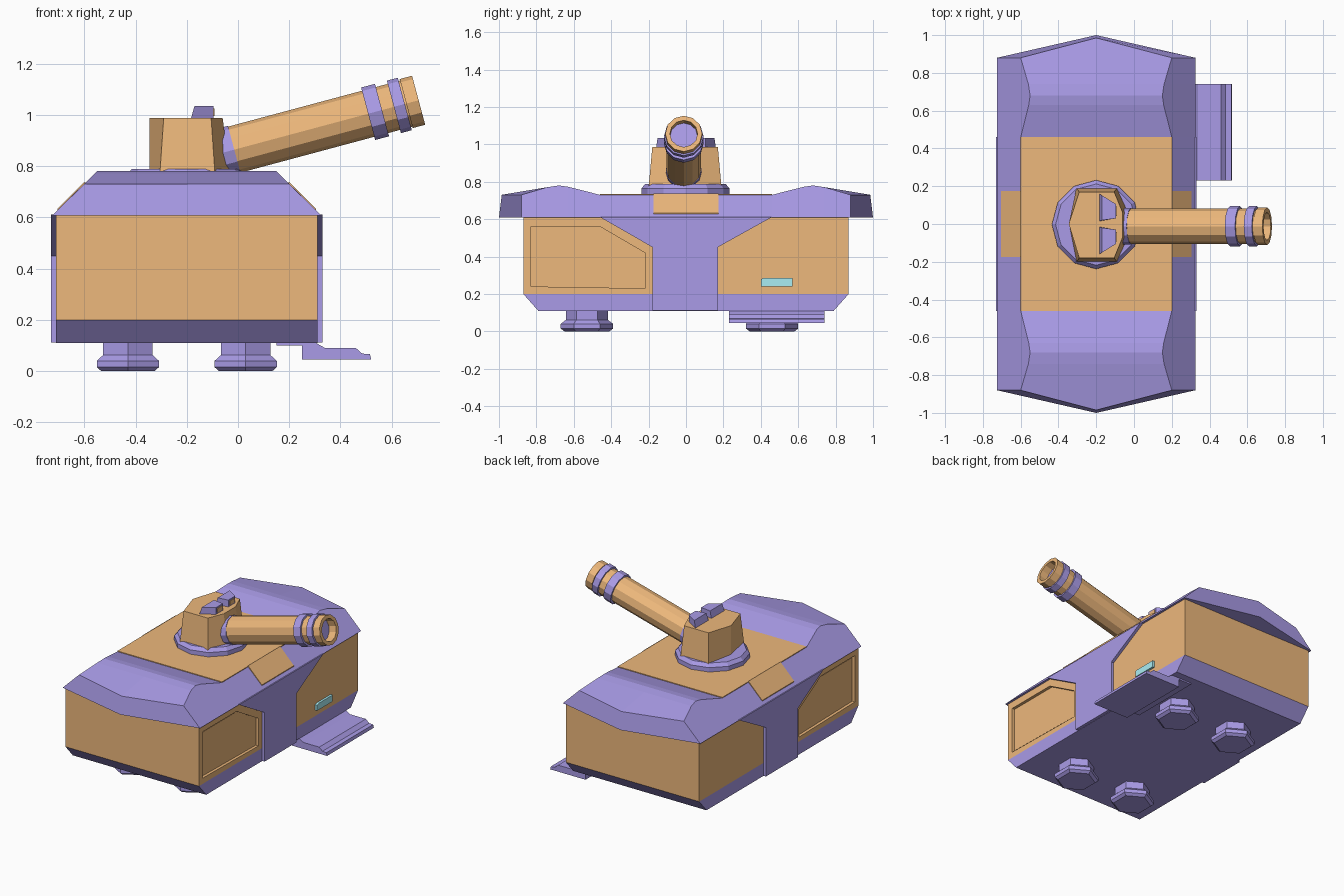
import bpy, bmesh, math
from mathutils import Matrix, Vector

if "Cube" in bpy.data.objects:
    bpy.data.objects.remove(bpy.data.objects["Cube"])

CX = -0.2  # centre line of the hull


def material(name, rgb):
    m = bpy.data.materials.new(name)
    m.diffuse_color = (*rgb, 1)
    m.use_nodes = True
    m.node_tree.nodes["Principled BSDF"].inputs["Base Color"].default_value = m.diffuse_color
    return m


ORANGE = material("orange", (0.85, 0.48, 0.2))
PURPLE = material("purple", (0.4, 0.33, 0.8))
CYAN = material("cyan", (0.4, 0.85, 0.9))


def build(name, verts, faces, mat):
    me = bpy.data.meshes.new(name)
    me.from_pydata([tuple(v) for v in verts], [], faces)
    bm = bmesh.new()
    bm.from_mesh(me)
    bmesh.ops.recalc_face_normals(bm, faces=bm.faces)
    bm.to_mesh(me)
    bm.free()
    me.materials.append(mat)
    ob = bpy.data.objects.new(name, me)
    bpy.context.collection.objects.link(ob)
    return ob


def loft(name, rings, mat):
    """Skin equal-sized rings of points and cap both ends."""
    n = len(rings[0])
    faces = [(k * n + i, k * n + (i + 1) % n, (k + 1) * n + (i + 1) % n, (k + 1) * n + i)
             for k in range(len(rings) - 1) for i in range(n)]
    last = (len(rings) - 1) * n
    faces += [tuple(range(n)), tuple(range(last, last + n))]
    return build(name, [p for r in rings for p in r], faces, mat)


def prism(name, pts, axis, a, b, mat):
    """Extrude a 2D outline along x, y or z from a to b."""
    put = {"x": lambda p, t: (t, p[0], p[1]),
           "y": lambda p, t: (p[0], t, p[1]),
           "z": lambda p, t: (p[0], p[1], t)}[axis]
    return loft(name, [[put(p, t) for p in pts] for t in (a, b)], mat)


def box(name, x, y, z, mat):
    return prism(name, [(x[0], y[0]), (x[1], y[0]), (x[1], y[1]), (x[0], y[1])], "z", *z, mat)


def turned(name, profile, sides, matrix, mat, phase=0.0):
    """Revolve (radius, height) points around local z."""
    ang = [2 * math.pi * i / sides + phase for i in range(sides)]
    return loft(name, [[matrix @ Vector((r * math.cos(t), r * math.sin(t), z)) for t in ang]
                       for r, z in profile], mat)


# Hull and chamfered base
hull = box("hull", (CX - 0.51, CX + 0.51), (-0.87, 0.87), (0.2, 0.612), ORANGE)
prism("hull_base", [(-0.79, 0.11), (0.79, 0.11), (0.87, 0.2), (-0.87, 0.2)],
      "x", CX - 0.51, CX + 0.51, PURPLE)

# Side columns, door recesses and sloped roof inserts
column = [(-0.18, 0.112), (0.17, 0.112), (0.17, 0.45), (0.46, 0.611), (-0.46, 0.611), (-0.18, 0.45)]
door = [(-0.83, 0.56), (-0.83, 0.24), (-0.22, 0.23), (-0.22, 0.42), (-0.46, 0.56)]
panel = [(-0.815, 0.545), (-0.815, 0.255), (-0.235, 0.245), (-0.235, 0.412), (-0.465, 0.545)]
for s, side in ((1, "right"), (-1, "left")):
    col = prism(side + "_column", column, "x", CX + s * 0.45, CX + s * 0.53, PURPLE)
    cutter = prism(side + "_door_cutter", door, "x", CX + s * 0.49, CX + s * 0.55, ORANGE)
    cutter.hide_render = True
    cutter.hide_viewport = True
    cut = hull.modifiers.new(side + "_door", "BOOLEAN")
    cut.operation, cut.solver, cut.object = "DIFFERENCE", "EXACT", cutter
    prism(side + "_door_panel", panel, "x", CX + s * 0.48, CX + s * 0.494, ORANGE)
    insert = [(0.40, 0.738), (0.505, 0.633), (0.505, 0.60), (0.40, 0.60)]
    prism(side + "_roof_insert", [(CX + s * d, z) for d, z in insert], "y", -0.175, 0.175, ORANGE)

# Roof: cross-sections along y, with pointed ends
half = [(0.46, 0.73), (0.63, 0.773), (0.68, 0.78), (0.74, 0.771)]
stations = [(-y, z) for y, z in reversed(half)] + half


def section(y, h, z, tip_y, low_y):
    return [(CX + d, yy, zz) for d, yy, zz in
            ((-0.525, y, 0.608), (-h, y, z), (0, tip_y, z), (h, y, z), (0.525, y, 0.608), (0, low_y, 0.608))]


rings = [section(-0.88, 0.4, 0.73, -0.985, -1.0)]
rings += [section(y, 1.13 - z, z, y, y) for y, z in stations]
rings += [section(0.88, 0.4, 0.73, 0.985, 1.0)]
loft("roof", rings, PURPLE)
box("roof_plate", (CX - 0.4, CX + 0.4), (-0.46, 0.46), (0.70, 0.735), ORANGE)

# Side window and step
prism("side_window", [(0.40, 0.24), (0.57, 0.24), (0.57, 0.285), (0.415, 0.285), (0.40, 0.278)],
      "x", 0.29, 0.325, CYAN)
step = [(0.25, 0.045), (0.25, 0.112), (0.30, 0.112), (0.34, 0.09), (0.46, 0.09),
        (0.485, 0.068), (0.515, 0.066), (0.52, 0.045)]
prism("step", step, "y", 0.23, 0.74, PURPLE)
box("step_mount", (0.15, 0.30), (0.23, 0.74), (0.10, 0.114), PURPLE)

# Four hexagonal feet
foot = [(0.12, 0), (0.14, 0.015), (0.14, 0.04), (0.112, 0.062), (0.112, 0.12)]
for x in (-0.43, 0.03):
    for y in (-0.53, 0.46):
        turned("foot", foot, 6, Matrix.Translation((x, y, 0)), PURPLE, math.pi / 2)

# Turret ring and tapered turret
turned("turret_ring", [(0.235, 0.72), (0.235, 0.765), (0.215, 0.788), (0.17, 0.788)], 12,
       Matrix.Translation((CX, -0.003, 0)), PURPLE)


def turret_ring(back, x0, x1, front, w, z):
    return [(back, 0, z), (x0, -w, z), (x1, -w, z), (front, -0.07, z),
            (front, 0.06, z), (x1, w - 0.01, z), (x0, w - 0.01, z)]


loft("turret", [turret_ring(-0.345, -0.305, -0.09, -0.03, 0.2, 0.77),
                turret_ring(-0.345, -0.29, -0.105, -0.06, 0.18, 0.987)], ORANGE)

# Two sight hoods on the turret, each with an opening panel
for s in (1, -1):
    low = [(-0.185, 0.015), (-0.095, 0.03), (-0.095, 0.105), (-0.185, 0.16)]
    top = [(-0.17, 0.02), (-0.095, 0.03), (-0.095, 0.105), (-0.17, 0.152)]
    loft("sight_hood", [[(x, s * y, z) for x, y in r] for r, z in ((low, 0.98), (top, 1.034))], PURPLE)
    box("sight_lens", (-0.11, -0.091), sorted((s * 0.042, s * 0.093)), (0.995, 1.024), ORANGE)

# Cannon, raised 15 degrees; local z = 0 at the muzzle, pointing out
aim = Matrix.Translation((0.705, -0.012, 1.057)) @ Matrix.Rotation(math.radians(75), 4, "Y")
turned("barrel_collar", [(0.085, -0.88), (0.096, -0.84), (0.096, -0.745)], 12, aim, PURPLE)
turned("barrel", [(0.093, -0.76), (0.093, -0.05), (0.099, -0.05), (0.099, 0),
                  (0.074, 0), (0.074, -0.09)], 12, aim, ORANGE)
for a, b in ((-0.204, -0.148), (-0.1, -0.056)):
    turned("barrel_band", [(0.09, a), (0.106, a), (0.106, b), (0.09, b)], 12, aim, PURPLE)
